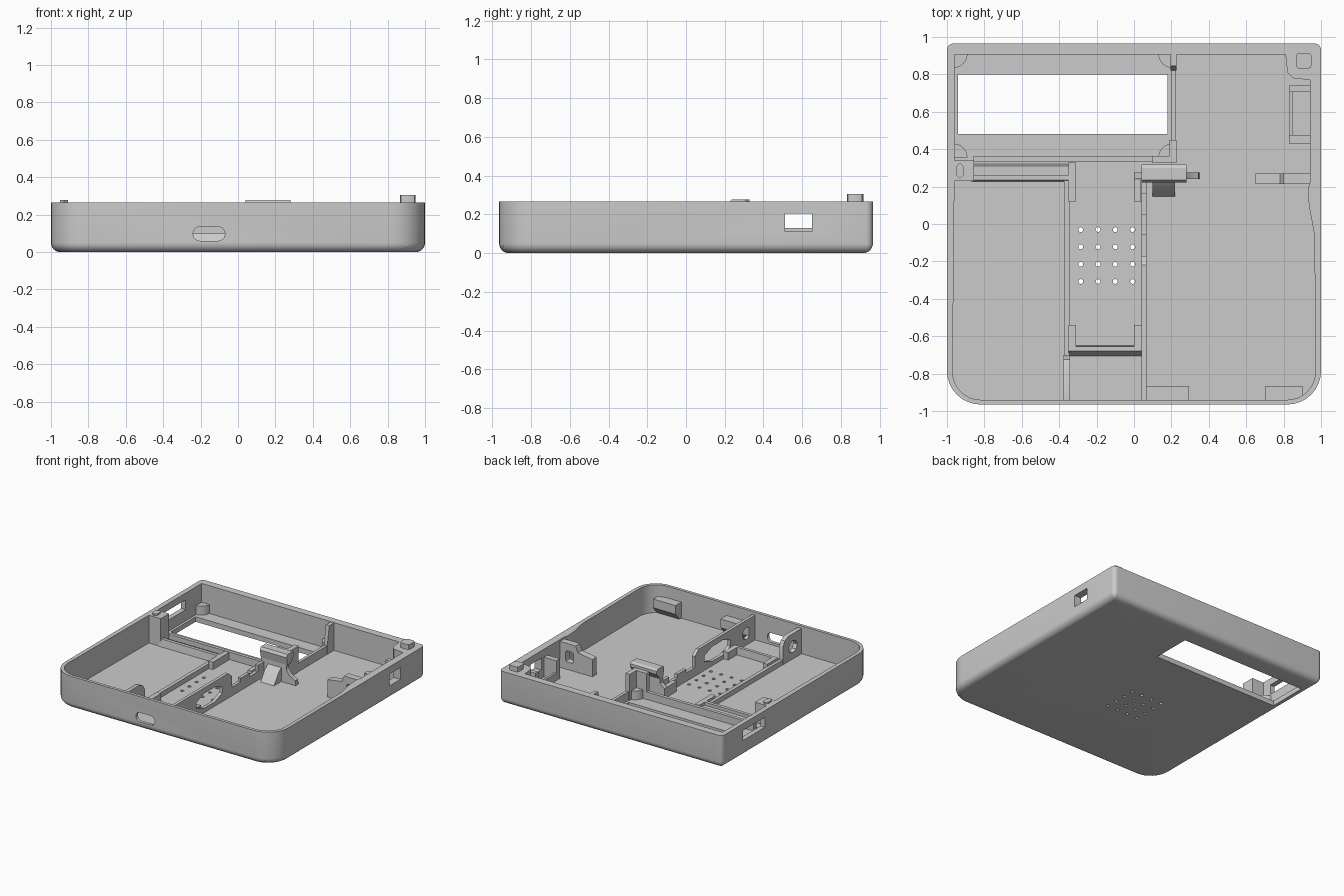
import bpy, bmesh, math
from mathutils import Vector

if "Cube" in bpy.data.objects:
    bpy.data.objects.remove(bpy.data.objects["Cube"])

grey = bpy.data.materials.new("plain grey")
grey.diffuse_color = (0.6, 0.6, 0.6, 1)
grey.use_nodes = True
grey.node_tree.nodes["Principled BSDF"].inputs["Base Color"].default_value = grey.diffuse_color
FLOOR, RIM = 0.04, 0.265


def finish(name, bm):
    bmesh.ops.recalc_face_normals(bm, faces=bm.faces)
    me = bpy.data.meshes.new(name)
    bm.to_mesh(me)
    bm.free()
    me.materials.append(grey)
    ob = bpy.data.objects.new(name, me)
    bpy.context.collection.objects.link(ob)
    return ob


def loft(name, rings):
    """Closed solid through rings of equal point count."""
    bm = bmesh.new()
    vs = [[bm.verts.new(p) for p in r] for r in rings]
    n = len(vs[0])
    for a, b in zip(vs, vs[1:]):
        for i in range(n):
            j = (i + 1) % n
            bm.faces.new((a[i], a[j], b[j], b[i]))
    bm.faces.new(vs[0][::-1])
    bm.faces.new(vs[-1])
    return finish(name, bm)


def plate(name, pts, z0, z1):
    """Outline in xy, raised along z."""
    return loft(name, [[(x, y, z) for x, y in pts] for z in (z0, z1)])


def panel_x(name, pts, x0, x1):
    """Outline in yz, thickened along x."""
    return loft(name, [[(x, y, z) for y, z in pts] for x in (x0, x1)])


def panel_y(name, pts, y0, y1):
    """Outline in xz, thickened along y."""
    return loft(name, [[(x, y, z) for x, z in pts] for y in (y0, y1)])


def box(name, x0, x1, y0, y1, z0, z1):
    return plate(name, [(x0, y0), (x1, y0), (x1, y1), (x0, y1)], z0, z1)


def rounded(x0, x1, y0, y1, rf, rb, seg=8):
    """Rectangle outline with front radius rf and back radius rb."""
    pts = []
    for cx, cy, r, a in ((x0 + rf, y0 + rf, rf, 180), (x1 - rf, y0 + rf, rf, 270),
                         (x1 - rb, y1 - rb, rb, 0), (x0 + rb, y1 - rb, rb, 90)):
        for i in range(seg + 1):
            t = math.radians(a + 90 * i / seg)
            pts.append((cx + r * math.cos(t), cy + r * math.sin(t)))
    return pts


def ngon(cx, cy, rx, ry, n, turn=0):
    return [(cx + rx * math.cos(turn + math.tau * i / n),
             cy + ry * math.sin(turn + math.tau * i / n)) for i in range(n)]


def cut(ob, cutters):
    for c in cutters:
        m = ob.modifiers.new("cut", 'BOOLEAN')
        m.operation, m.solver, m.object = 'DIFFERENCE', 'EXACT', c
    bpy.context.view_layer.update()
    me = bpy.data.meshes.new_from_object(ob.evaluated_get(bpy.context.evaluated_depsgraph_get()))
    ob.modifiers.clear()
    ob.data = me
    for c in cutters:
        bpy.data.objects.remove(c)


# outer shell with rounded lower edge
rings = []
for i in range(7):
    t = math.radians(90 * i / 6)
    d, z = 0.05 * (1 - math.sin(t)), 0.05 * (1 - math.cos(t))
    rings.append([(x, y, z) for x, y in rounded(-1 + d, 1 - d, -0.965 + d, 0.965 - d,
                                                0.18 - d, max(0.035 - d, 0.004))])
rings.append([(x, y, RIM) for x, y in rounded(-1, 1, -0.965, 0.965, 0.18, 0.035)])
shell = loft("case_shell", rings)

# hollow, leaving the left and back right peg blocks solid
front = rounded(-0.97, 0.97, -0.94, 0.9, 0.15, 0.02)[:18]
hollow = front + [(0.965, -0.06), (0.935, 0.1), (0.93, 0.19), (0.94, 0.22), (0.94, 0.77),
                  (0.85, 0.78), (0.82, 0.81), (0.81, 0.905), (-0.96, 0.905), (-0.96, 0.34),
                  (-0.855, 0.34), (-0.855, 0.23), (-0.96, 0.23)]
cutters = [plate("hollow_cutter", hollow, FLOOR, 0.4),
           box("display_cutter", -0.94, 0.18, 0.48, 0.8, -0.1, 0.1),
           box("right_slot_cutter", 0.9, 1.1, 0.51, 0.65, 0.11, 0.205),
           box("left_slot_cutter", -1.1, -0.9, 0.42, 0.7, 0.13, 0.21),
           panel_y("port_cutter", rounded(-0.24, -0.07, 0.06, 0.135, 0.036, 0.036, 5), -1.1, -0.9)]
# grid of sound holes
for i in range(4):
    for j in range(4):
        cutters.append(plate("sound_cutter", ngon(-0.285 + 0.0925 * i, -0.03 - 0.0925 * j,
                                                  0.013, 0.013, 12), -0.1, 0.1))
cut(shell, cutters)

# locating pegs
plate("back_right_peg", rounded(0.866, 0.95, 0.83, 0.915, 0.02, 0.02, 2), RIM - 0.01, 0.305)
plate("left_peg", ngon(-0.93, 0.285, 0.025, 0.042, 6, math.pi / 2), RIM - 0.01, 0.277)

B = FLOOR - 0.01  # parts are sunk slightly into the floor

# display bay: partition, front rail and corner posts
box("display_partition", 0.2, 0.225, 0.33, 0.91, B, 0.11)
panel_x("partition_end", [(0.915, B), (0.82, B), (0.82, 0.11), (0.845, RIM - 0.003),
                          (0.915, RIM - 0.003)], 0.195, 0.226)
box("display_rail", -0.86, 0.21, 0.335, 0.362, B, 0.1)
for k, (x, y, a) in enumerate(((-0.965, 0.91, 270), (0.205, 0.91, 180),
                               (0.205, 0.355, 90), (-0.965, 0.355, 0))):
    arc = [(x + 0.075 * math.cos(math.radians(a + 15 * i)),
            y + 0.075 * math.sin(math.radians(a + 15 * i))) for i in range(7)]
    plate(f"display_post_{k}", [(x, y)] + arc, B, 0.112)
box("bay_corner_front", 0.1, 0.227, 0.327, 0.364, B, 0.25)
box("bay_corner_side", 0.19, 0.228, 0.33, 0.45, B, 0.251)

# stepped channel left of the centre bay
panel_x("channel_rail", [(0.225, B), (0.235, 0.1), (0.262, 0.1), (0.262, 0.075),
                         (0.31, 0.075), (0.325, B)], -0.87, -0.345)

# centre bay: low walls, corner holders and front bar
box("bay_left_wall", -0.375, -0.345, -0.72, 0.25, B, 0.08)
for k, (x0, x1, y0, y1) in enumerate(((-0.35, -0.31, 0.12, 0.33), (0.0, 0.045, 0.12, 0.24),
                                      (-0.35, -0.31, -0.66, -0.54), (0.0, 0.045, -0.66, -0.54))):
    box(f"bay_holder_{k}", x0, x1, y0, y1, B, 0.1)
panel_x("bay_front_bar", [(-0.71, B), (-0.68, 0.1), (-0.655, 0.1), (-0.65, B)], -0.35, 0.05)

# tall port wall with a hole
port = panel_x("port_wall", [(-0.945, B), (-0.7, B), (-0.7, 0.18), (-0.725, 0.225),
                             (-0.77, 0.245), (-0.945, 0.245)], -0.377, -0.343)
cut(port, [panel_x("port_wall_cutter", ngon(-0.83, 0.14, 0.055, 0.05, 8), -0.5, -0.2)])

# long divider wall with two openings and a stepped back half
divider = panel_x("divider_wall", [(-0.945, B), (0.24, B), (0.24, 0.16), (0.16, 0.16), (0.16, 0.11),
                                   (0.05, 0.11), (0.05, 0.14), (-0.06, 0.14), (-0.06, 0.11),
                                   (-0.17, 0.11), (-0.17, 0.2), (-0.22, 0.24), (-0.945, 0.24)],
                  0.04, 0.066)
cut(divider, [panel_x("opening_cutter", ngon(-0.46, 0.135, 0.18, 0.065, 8, math.pi / 8), -0.1, 0.2),
              panel_x("opening_cutter", ngon(-0.83, 0.135, 0.05, 0.05, 8), -0.1, 0.2)])

# hooked clip beside the centre bay
panel_y("hook_wall", [(0.0, B), (0.35, B), (0.345, 0.08), (0.29, 0.11), (0.265, 0.15), (0.265, 0.22),
                      (0.04, 0.22), (0.04, 0.15), (0.0, 0.12)], 0.24, 0.275)
panel_x("hook_lip", [(0.235, 0.19), (0.275, 0.19), (0.318, 0.24), (0.318, 0.265), (0.3, 0.277),
                     (0.235, 0.277), (0.222, 0.255)], 0.04, 0.28)
panel_x("hook_brace", [(0.14, B), (0.25, B), (0.25, 0.16), (0.2, 0.12)], 0.1, 0.22)
box("hook_return", 0.0, 0.035, 0.12, 0.275, B, 0.12)

# right clip wall, low extension plus windowed post
clip = panel_y("right_clip", [(0.65, B), (0.945, B), (0.945, 0.25), (0.8, 0.25), (0.78, 0.2),
                              (0.65, 0.18)], 0.215, 0.27)
cut(clip, [panel_y("clip_cutter", rounded(0.82, 0.89, 0.1, 0.19, 0.015, 0.015, 2), 0.1, 0.4)])

# switch cradle at the right slot
for n, y0, y1 in (("front", 0.43, 0.475), ("back", 0.705, 0.74)):
    box(f"switch_{n}_cheek", 0.83, 0.95, y0, y1, B, 0.2)
box("switch_inner_wall", 0.83, 0.848, 0.44, 0.735, B, 0.1)

# ribs inside the front wall
for n, x0, x1 in (("centre", 0.04, 0.295), ("right", 0.7, 0.9)):
    panel_x(f"front_{n}_rib", [(-0.945, B), (-0.925, B), (-0.865, 0.1), (-0.865, 0.17),
                               (-0.945, 0.17)], x0, x1)

# smooth rounded surfaces, keep edges sharp
for ob in bpy.context.scene.objects:
    ob.select_set(True)
    bpy.context.view_layer.objects.active = ob
bpy.ops.object.shade_smooth_by_angle(angle=math.radians(30))
